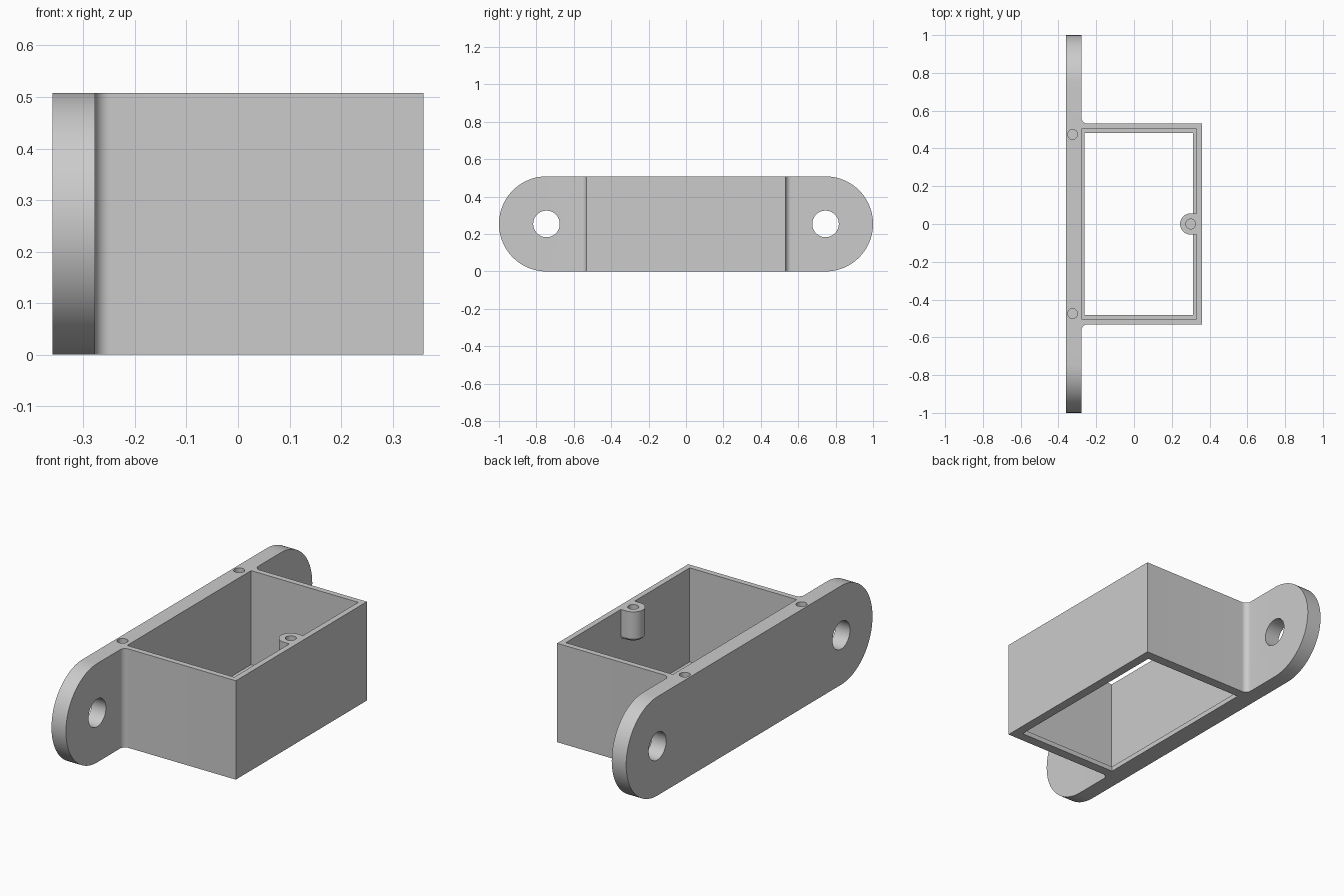
import bpy, bmesh, math
from mathutils import Vector

cube = bpy.data.objects.get("Cube")
if cube:
    bpy.data.objects.remove(cube, do_unlink=True)

H = 0.508                # height
R = H / 2                # radius of the plate ends
BACK, FACE, FRONT = -0.36, -0.278, 0.36
HALF = 0.532             # half length of the box

grey = bpy.data.materials.new("light grey")
grey.use_nodes = True
grey.diffuse_color = (0.6, 0.6, 0.6, 1)
grey.node_tree.nodes["Principled BSDF"].inputs["Base Color"].default_value = (0.6, 0.6, 0.6, 1)


def arc(cx, cy, r, start, end, steps):
    angles = [math.radians(start + (end - start) * i / steps) for i in range(steps + 1)]
    return [(cx + r * math.cos(a), cy + r * math.sin(a)) for a in angles]


def rect(x0, x1, y):
    return [(x0, -y), (x1, -y), (x1, y), (x0, y)]


def prism(name, points, low, high, along_x=False):
    """Extrude a profile along z, or a (y, z) profile along x."""
    bm = bmesh.new()
    place = (lambda p: (low, p[0], p[1])) if along_x else (lambda p: (p[0], p[1], low))
    face = bm.faces.new([bm.verts.new(place(p)) for p in points])
    out = bmesh.ops.extrude_face_region(bm, geom=[face])
    step = Vector((high - low, 0, 0)) if along_x else Vector((0, 0, high - low))
    bmesh.ops.translate(bm, verts=[v for v in out["geom"] if isinstance(v, bmesh.types.BMVert)], vec=step)
    bmesh.ops.recalc_face_normals(bm, faces=bm.faces)
    mesh = bpy.data.meshes.new(name)
    bm.to_mesh(mesh)
    bm.free()
    mesh.materials.append(grey)
    obj = bpy.data.objects.new(name, mesh)
    bpy.context.collection.objects.link(obj)
    return obj


def combine(target, tool, operation):
    """Apply a boolean and discard the tool."""
    tool.hide_render = True
    mod = target.modifiers.new(tool.name, "BOOLEAN")
    mod.object, mod.operation, mod.solver = tool, operation, "EXACT"
    bpy.context.view_layer.objects.active = target
    bpy.ops.object.modifier_apply(modifier=mod.name)
    bpy.data.objects.remove(tool, do_unlink=True)


# Mounting plate with round ends
ends = 1 - R
stadium = arc(ends, R, R, -90, 90, 40) + arc(-ends, R, R, 90, 270, 40)
bracket = prism("mounting_bracket", stadium, BACK, FACE, along_x=True)

# Box with fillets where it meets the plate
fillet = 0.03
side = arc(FACE + fillet, HALF + fillet, fillet, 180, 270, 10)
half = [(FACE - 0.04, HALF + fillet)] + side + [(FRONT, HALF)]
outline = half + [(x, -y) for x, y in reversed(half)]
combine(bracket, prism("box", outline, 0, H), "UNION")

# Cavity, leaving a thin ledge around the bottom opening
combine(bracket, prism("cavity", rect(FACE, 0.331, 0.503), 0.025, H + 0.1), "DIFFERENCE")
combine(bracket, prism("opening", rect(-0.262, 0.312, 0.481), -0.1, 0.1), "DIFFERENCE")

# Screw post on the front wall, chamfered underneath
post_x, post_r, post_low = 0.3, 0.056, H - 0.14
post_shape = arc(post_x, 0, post_r, 90, 270, 32) + [(0.345, -post_r), (0.345, post_r)]
post = prism("screw_post", post_shape, post_low, H)
bm = bmesh.new()
bm.from_mesh(post.data)
bottom = min(bm.faces, key=lambda f: f.calc_center_median().z)
bmesh.ops.inset_region(bm, faces=[bottom], thickness=0.012, depth=0.012)
bmesh.ops.recalc_face_normals(bm, faces=bm.faces)
bm.to_mesh(post.data)
bm.free()
combine(bracket, post, "UNION")

# Screw pilot holes in the top rim
for x, y in ((post_x, 0), (-0.325, 0.474), (-0.325, -0.474)):
    hole = prism("pilot_hole", arc(x, y, 0.026, 0, 345, 23), H - 0.12, H + 0.1)
    combine(bracket, hole, "DIFFERENCE")

# Mounting holes through the plate ends
for s in (-1, 1):
    hole = prism("mounting_hole", arc(s * ends, R, 0.071, 0, 354, 59), BACK - 0.1, FACE + 0.1, along_x=True)
    combine(bracket, hole, "DIFFERENCE")

bpy.ops.object.select_all(action="DESELECT")
bracket.select_set(True)
bpy.context.view_layer.objects.active = bracket
bpy.ops.object.shade_smooth_by_angle(angle=math.radians(30))
